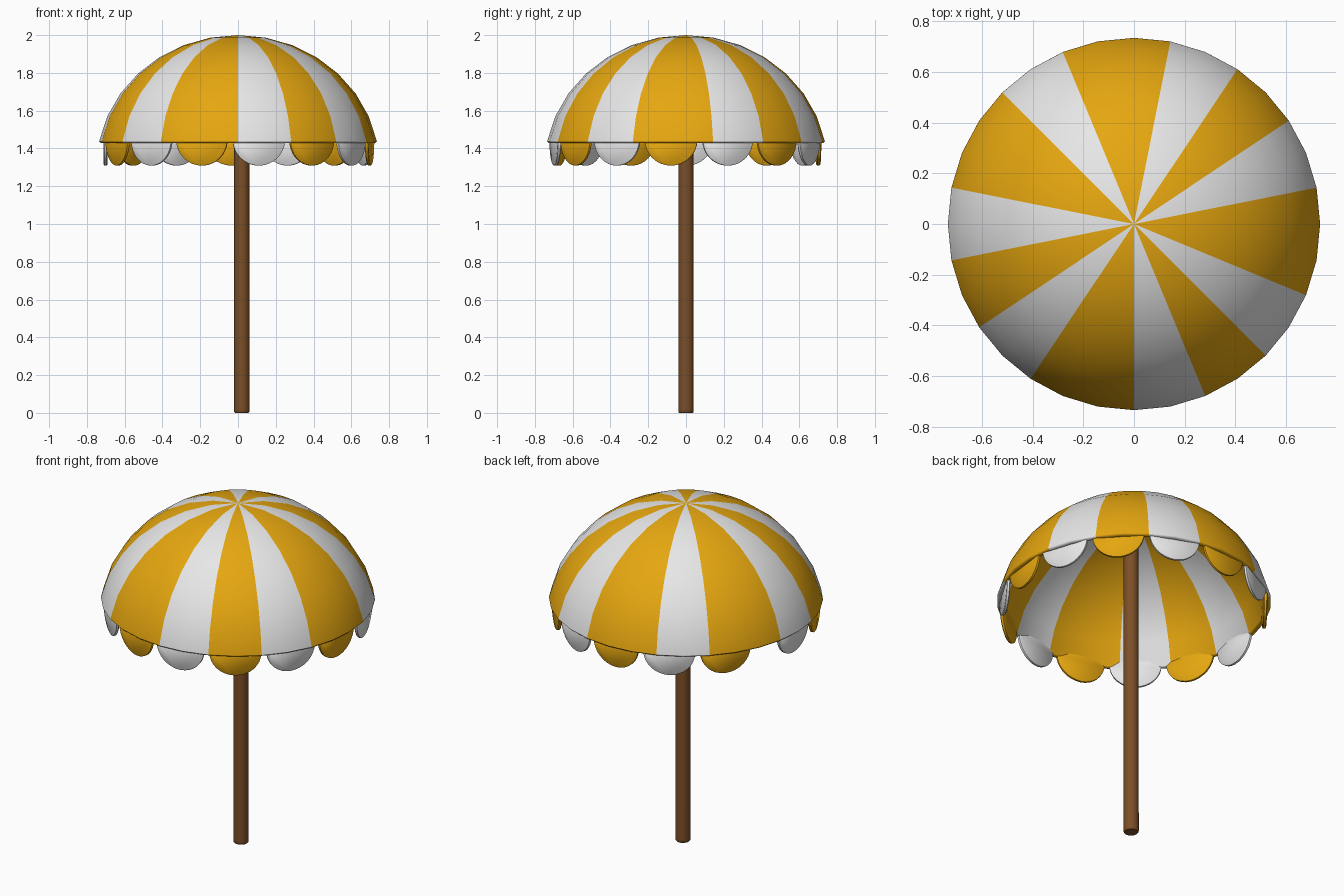
import bpy, bmesh, math
from mathutils import Vector

if "Cube" in bpy.data.objects:
    bpy.data.objects.remove(bpy.data.objects["Cube"])


def material(name, rgb):
    m = bpy.data.materials.new(name)
    m.diffuse_color = (*rgb, 1)
    m.use_nodes = True
    m.node_tree.nodes["Principled BSDF"].inputs["Base Color"].default_value = m.diffuse_color
    return m


ORANGE = material("golden orange", (0.79, 0.385, 0.005))
WHITE = material("white", (0.8, 0.8, 0.8))
BROWN = material("brown wood", (0.20, 0.078, 0.02))


def finish(name, bm, mats, angle=40):
    bmesh.ops.recalc_face_normals(bm, faces=bm.faces)
    me = bpy.data.meshes.new(name)
    bm.to_mesh(me)
    bm.free()
    ob = bpy.data.objects.new(name, me)
    bpy.context.collection.objects.link(ob)
    for m in mats:
        me.materials.append(m)
    bpy.ops.object.select_all(action='DESELECT')
    ob.select_set(True)
    bpy.context.view_layer.objects.active = ob
    bpy.ops.object.shade_smooth_by_angle(angle=math.radians(angle))
    return ob


def lathe(profile, sides, start=0.0, centre=(0, 0)):
    """Spin (radius, z) points; radius 0 makes a pole. Returns bmesh and faces by segment."""
    bm = bmesh.new()
    rings = []
    for r, z in profile:
        if r == 0:
            rings.append([bm.verts.new((centre[0], centre[1], z))] * sides)
        else:
            rings.append([bm.verts.new((centre[0] + r * math.cos(start + 2 * math.pi * i / sides),
                                        centre[1] + r * math.sin(start + 2 * math.pi * i / sides), z))
                          for i in range(sides)])
    segments = []
    for i in range(sides):
        j = (i + 1) % sides
        faces = []
        for a, b in zip(rings, rings[1:]):
            quad = list(dict.fromkeys((a[i], a[j], b[j], b[i])))
            faces.append(bm.faces.new(quad))
        segments.append(faces)
    return bm, segments


# striped canopy: outer shell, rounded rim, inner shell
step = math.radians(11.25)
outer = [(0.749 * math.sin(k * step), 1.304 + 0.696 * math.cos(k * step)) for k in range(8)]
inner = [(0.719 * math.sin(k * step), 1.304 + 0.666 * math.cos(k * step)) for k in range(7, -1, -1)]
rim = [(0.735, 1.437), (0.728, 1.430), (0.715, 1.428), (0.707, 1.431)]
outer[0], inner[-1] = (0, 2.0), (0, 1.97)
bm, segments = lathe(outer + rim + inner, 32, math.radians(270))
stripe_widths = [2, 2, 2, 3, 2, 2, 2, 3, 2, 3, 2, 2, 2, 3]
stripe_of = [s for s, w in enumerate(stripe_widths) for _ in range(w)]
for i, faces in enumerate(segments):
    for f in faces:
        f.material_index = stripe_of[i] % 2
finish("canopy", bm, [WHITE, ORANGE], 60)

# hanging scallops around the rim, with a wider gap at the back left
for k in range(14):
    a = math.radians(179.7 + 24.83 * k)
    out = Vector((math.cos(a), math.sin(a), 0))
    side = Vector((-math.sin(a), math.cos(a), 0))
    bm = bmesh.new()
    loops = []
    for r, s in ((0.691, 0.96), (0.695, 1), (0.707, 1), (0.711, 0.96)):
        loop = []
        for n in range(32):
            t = 2 * math.pi * n / 32
            h = 0.02 if math.sin(t) > 0 else 0.137
            p = out * r + side * (0.14 * s * math.cos(t))
            p.z = 1.446 + h * s * math.sin(t)
            loop.append(bm.verts.new(p))
        loops.append(loop)
    for la, lb in zip(loops, loops[1:]):
        for n in range(32):
            m = (n + 1) % 32
            bm.faces.new((la[n], la[m], lb[m], lb[n]))
    bm.faces.new(loops[0])
    bm.faces.new(loops[-1])
    finish("scallop_%02d" % (k + 1), bm, [ORANGE if k % 2 else WHITE], 50)

# pole, slightly off centre
bm, _ = lathe([(0, 0), (0.036, 0), (0.041, 0.006), (0.041, 0.02), (0.04, 1.96), (0, 1.96)],
              24, 0, (0.02, 0))
finish("pole", bm, [BROWN])
